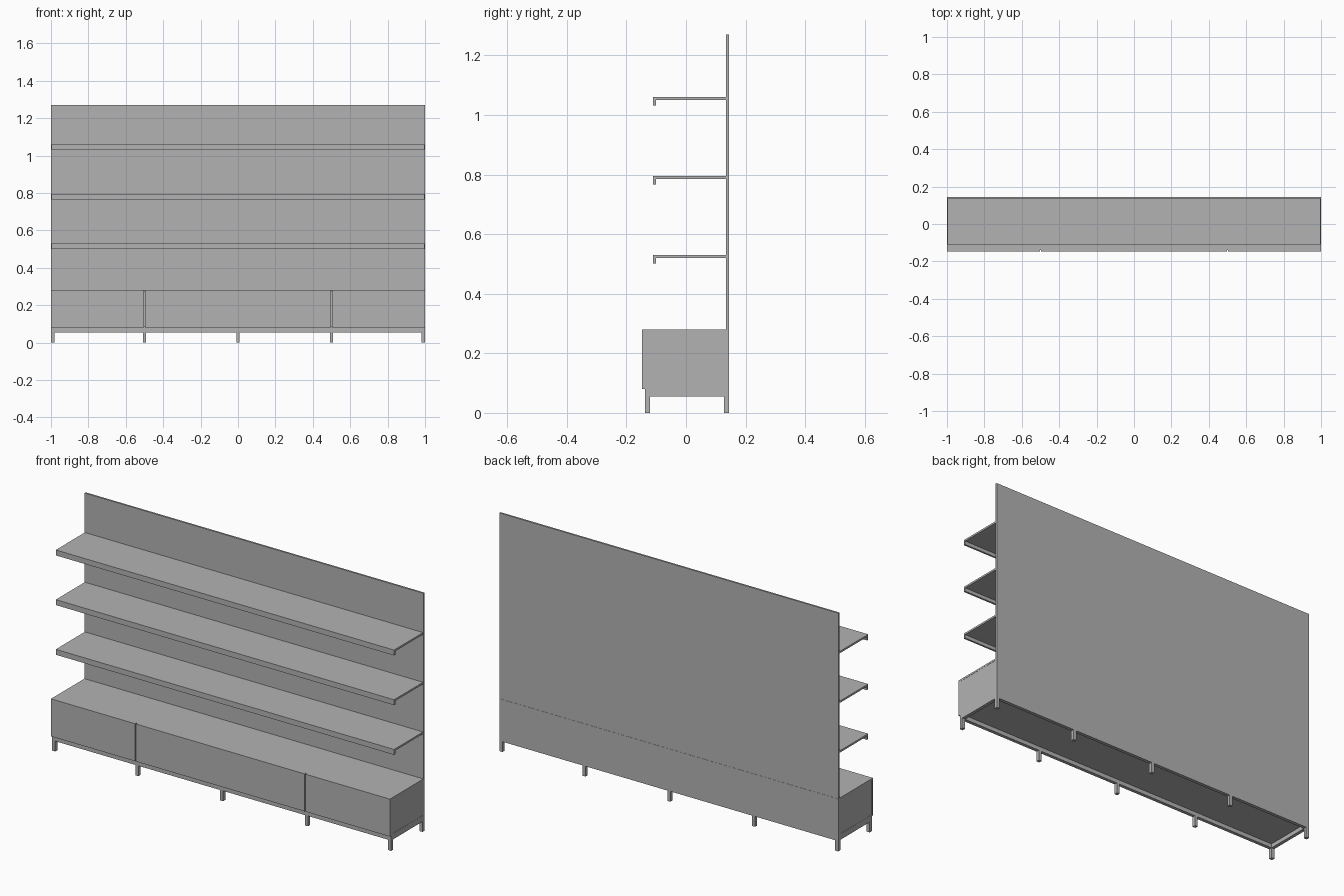
import bpy

default = bpy.data.objects.get("Cube")
if default:
    bpy.data.objects.remove(default, do_unlink=True)

grey = bpy.data.materials.new("plain grey")
grey.use_nodes = True
colour = (0.45, 0.45, 0.45, 1)
grey.diffuse_color = colour
grey.node_tree.nodes["Principled BSDF"].inputs["Base Color"].default_value = colour


def box(name, x, y, z):
    """Box spanning the given (low, high) range on each axis."""
    bpy.ops.mesh.primitive_cube_add(size=1)
    obj = bpy.context.object
    obj.name = name
    spans = (x, y, z)
    for v in obj.data.vertices:
        v.co = [s[0] if c < 0 else s[1] for c, s in zip(v.co, spans)]
    obj.data.materials.append(grey)
    return obj


FULL = (-1, 1)
FRONT, BACK = -0.138, 0.145   # carcass depth
BASE, FLOOR, TOP = 0.055, 0.077, 0.28
TUBE = 0.018

# Base frame and legs
box("frame_front_rail", FULL, (FRONT, FRONT + TUBE), (BASE, FLOOR))
box("frame_back_rail", FULL, (BACK - TUBE, BACK), (BASE, FLOOR))
for side, name in ((-1, "right"), (1, "left")):
    inner, outer = side * (1 - TUBE), side
    box("frame_" + name + "_rail", sorted((inner, outer)),
        (FRONT + TUBE, BACK - TUBE), (BASE, FLOOR))

for i in range(5):
    x = (i / 2 - 1) * (1 - TUBE / 2)
    if i in (1, 3):
        x = (i - 2) * 0.5
    span = (x - TUBE / 2, x + TUBE / 2)
    box("front_leg", span, (FRONT, FRONT + TUBE), (0, BASE))
    box("back_leg", span, (BACK - TUBE, BACK), (0, BASE))

# Cabinet carcass
T = 0.01
box("cabinet_floor", FULL, (FRONT, BACK), (FLOOR, FLOOR + T))
box("cabinet_top", FULL, (FRONT, BACK), (TOP - T, TOP))
box("cabinet_back", FULL, (BACK - T, BACK), (FLOOR + T, TOP - T))
box("cabinet_right_side", (-0.999, -0.999 + T), (FRONT, BACK - T), (FLOOR + T, TOP - T))
box("cabinet_left_side", (0.999 - T, 0.999), (FRONT, BACK - T), (FLOOR + T, TOP - T))

# Front panels with narrow gaps between them
GAP = 0.003
for name, x in (("right_door", (-1, -0.5 - GAP)),
                ("middle_drawer_front", (-0.5 + GAP, 0.5 - GAP)),
                ("left_door", (0.5 + GAP, 1))):
    box(name, x, (-0.148, FRONT), (0.08, TOP))

# Tall back panel
box("back_panel", FULL, (0.134, 0.144), (TOP, 1.27))

# Shelves with a lip hanging from the front edge
for top in (0.53, 0.795, 1.06):
    box("shelf", (-0.998, 0.998), (-0.11, 0.134), (top - T, top))
    box("shelf_lip", (-0.998, 0.998), (-0.11, -0.1), (top - 0.029, top - T))
